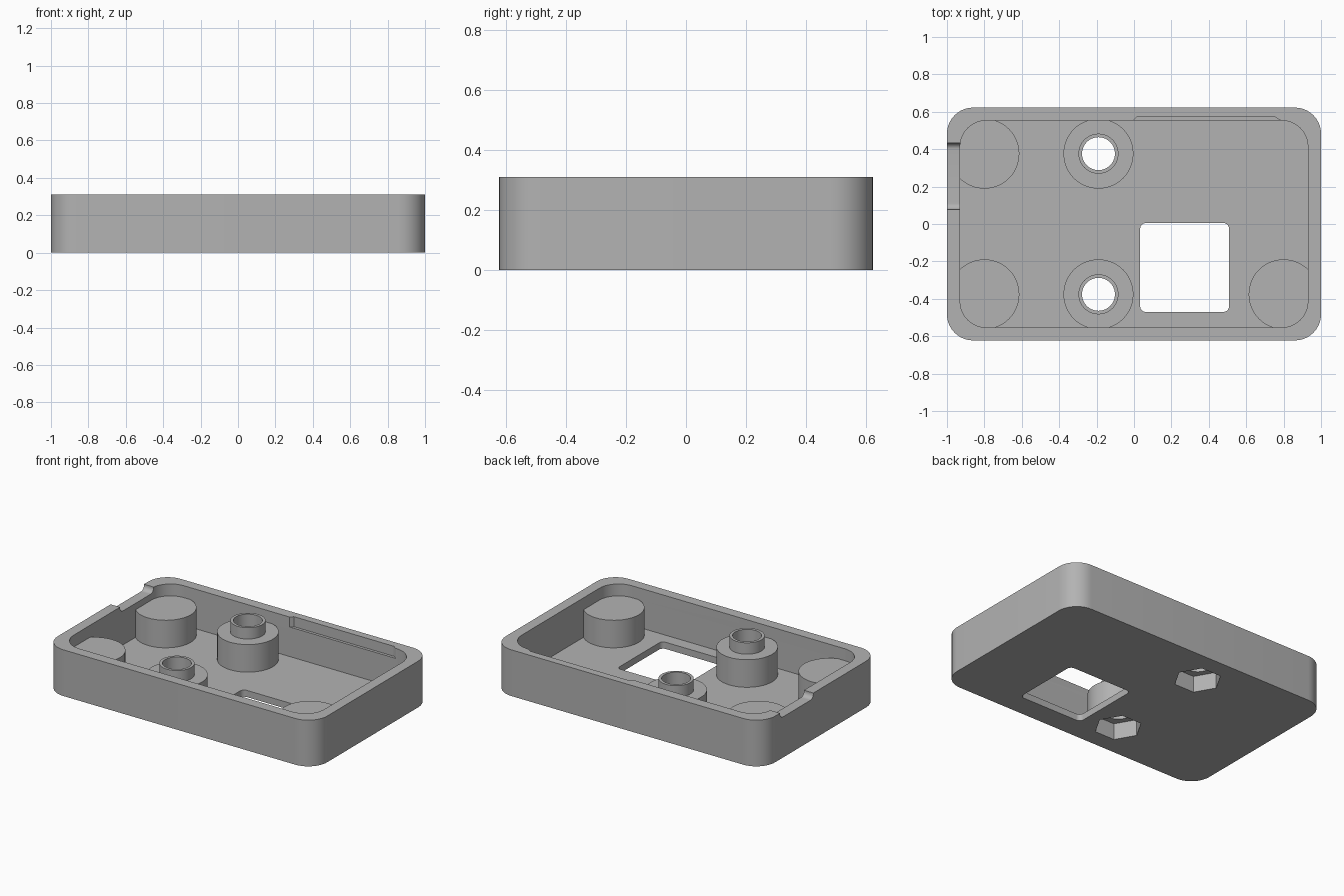
import bpy, bmesh, math

cube = bpy.data.objects.get("Cube")
if cube:
    bpy.data.objects.remove(cube, do_unlink=True)

plastic = bpy.data.materials.new("grey plastic")
plastic.use_nodes = True
colour = (0.45, 0.45, 0.45, 1)
plastic.diffuse_color = colour
plastic.node_tree.nodes["Principled BSDF"].inputs["Base Color"].default_value = colour


def prism(name, outline, low, high, axis="z"):
    """Extrude an outline along z, or a (y, z) outline along x."""
    bm = bmesh.new()
    place = (lambda a, b: (a, b, low)) if axis == "z" else (lambda a, b: (low, a, b))
    face = bm.faces.new([bm.verts.new(place(a, b)) for a, b in outline])
    new = bmesh.ops.extrude_face_region(bm, geom=[face])["geom"]
    step = (0, 0, high - low) if axis == "z" else (high - low, 0, 0)
    bmesh.ops.translate(bm, vec=step, verts=[v for v in new if isinstance(v, bmesh.types.BMVert)])
    bmesh.ops.recalc_face_normals(bm, faces=bm.faces)
    mesh = bpy.data.meshes.new(name)
    bm.to_mesh(mesh)
    bm.free()
    mesh.materials.append(plastic)
    obj = bpy.data.objects.new(name, mesh)
    bpy.context.collection.objects.link(obj)
    return obj


def circle(x, y, radius, sides=48):
    angles = [math.tau * i / sides for i in range(sides)]
    return [(x + radius * math.cos(a), y + radius * math.sin(a)) for a in angles]


def rounded(x0, x1, y0, y1, radius, steps=10):
    corners = [(x1, y1), (x0, y1), (x0, y0), (x1, y0)]
    points = []
    for i, (x, y) in enumerate(corners):
        cx = x - radius if x == x1 else x + radius
        cy = y - radius if y == y1 else y + radius
        for k in range(steps + 1):
            a = math.pi / 2 * (i + k / steps)
            points.append((cx + radius * math.cos(a), cy + radius * math.sin(a)))
    return points


def combine(target, tool, operation):
    """Apply a boolean and remove the tool."""
    mod = target.modifiers.new("boolean", "BOOLEAN")
    mod.operation, mod.solver, mod.object = operation, "EXACT", tool
    graph = bpy.context.evaluated_depsgraph_get()
    mesh = bpy.data.meshes.new_from_object(target.evaluated_get(graph))
    target.modifiers.clear()
    target.data = mesh
    bpy.data.objects.remove(tool, do_unlink=True)


FLOOR, SHOULDER, RIM = 0.045, 0.23, 0.31
POST_Y = 0.376
RINGS = [(-0.19, POST_Y), (-0.19, -POST_Y)]
CORNERS = [(-0.8, POST_Y), (-0.8, -POST_Y), (0.8, -POST_Y)]

# Open tray with rounded corners
tray = prism("case_tray", rounded(-1, 1, -0.6225, 0.6225, 0.14), 0, RIM)
combine(tray, prism("cavity", rounded(-0.93, 0.93, -0.553, 0.553, 0.14), FLOOR, 0.5), "DIFFERENCE")

# Support posts, with a collar on the two screw posts
for x, y in CORNERS + RINGS:
    combine(tray, prism("post", circle(x, y, 0.187), FLOOR / 2, SHOULDER), "UNION")
for x, y in RINGS:
    combine(tray, prism("collar", circle(x, y, 0.107), 0.1, 0.306), "UNION")

# Screw holes and hexagonal nut pockets underneath
for x, y in RINGS:
    combine(tray, prism("screw_hole", circle(x, y, 0.088), -0.1, 0.5), "DIFFERENCE")
    combine(tray, prism("nut_pocket", circle(x, y, 0.147, 6), -0.1, 0.11), "DIFFERENCE")

# Window through the floor
combine(tray, prism("window", rounded(0.033, 0.508, -0.47, 0.005, 0.03), -0.1, 0.15), "DIFFERENCE")

# Cable notch in the short wall
combine(tray, prism("notch", rounded(0.078, 0.432, 0.273, 0.45, 0.032), -1.1, -0.9, "x"), "DIFFERENCE")

# Shallow clip recess in the back wall, with slanted ends
recess = [(-0.005, 0.5), (0.785, 0.5), (0.785, 0.553), (0.755, 0.572), (0.015, 0.572), (-0.005, 0.553)]
combine(tray, prism("recess", recess, 0.243, 0.4), "DIFFERENCE")

bpy.ops.object.select_all(action="DESELECT")
tray.select_set(True)
bpy.context.view_layer.objects.active = tray
bpy.ops.object.shade_smooth_by_angle(angle=math.radians(30))
